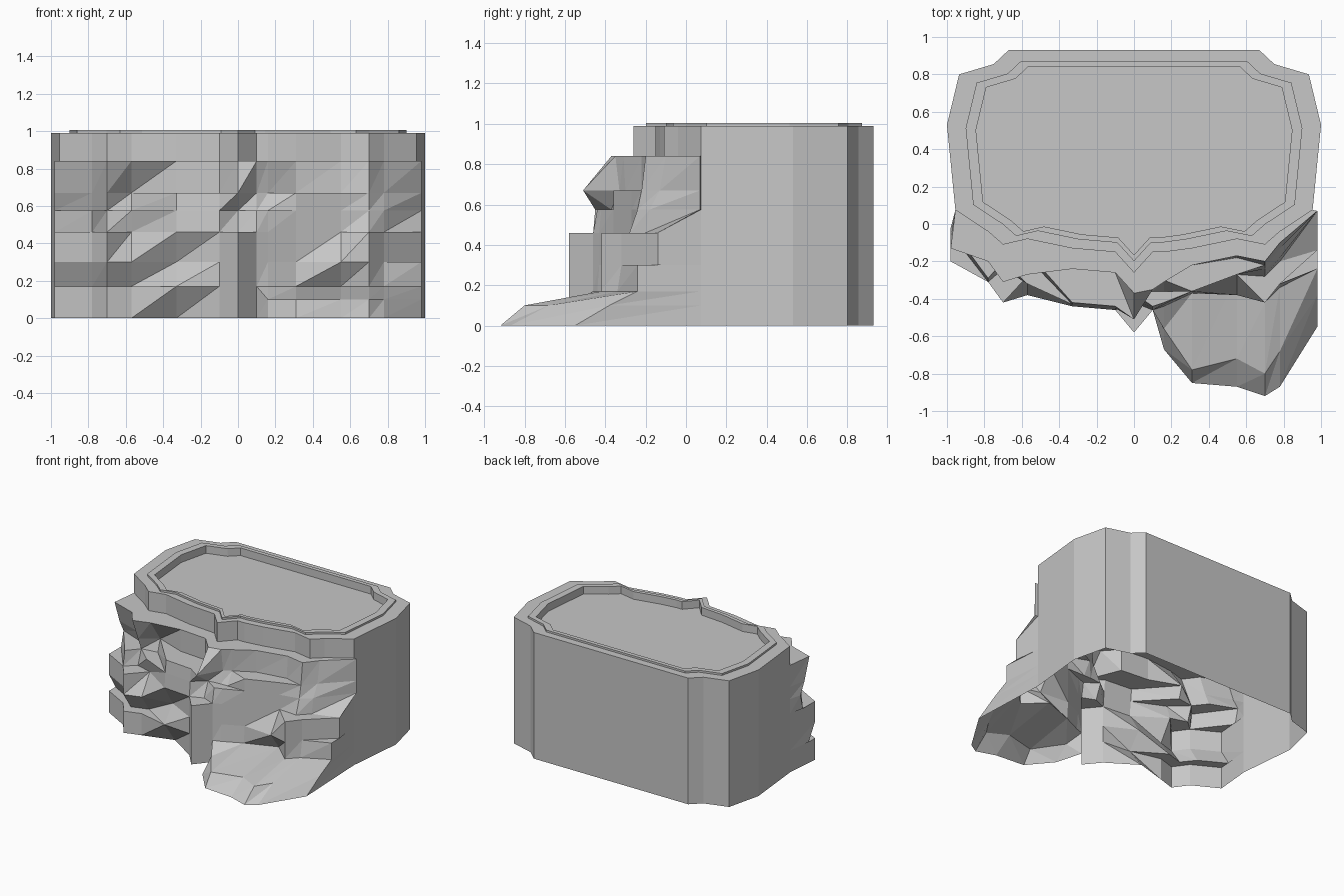
import bpy
import bmesh
from mathutils import Vector

default_cube = bpy.data.objects.get("Cube")
if default_cube:
    bpy.data.objects.remove(default_cube, do_unlink=True)


def make_material(name, color):
    material = bpy.data.materials.new(name)
    material.use_nodes = True
    material.diffuse_color = color
    material.node_tree.nodes["Principled BSDF"].inputs["Base Color"].default_value = color
    return material


def finish(bm, name, material):
    """Weld, orient and link a mesh as a flat shaded object."""
    bmesh.ops.remove_doubles(bm, verts=bm.verts, dist=0.001)
    bmesh.ops.recalc_face_normals(bm, faces=bm.faces)
    mesh = bpy.data.meshes.new(name)
    bm.to_mesh(mesh)
    bm.free()
    mesh.materials.append(material)
    obj = bpy.data.objects.new(name, mesh)
    bpy.context.collection.objects.link(obj)
    return obj


def bridge(bm, upper, lower):
    """Join two closed loops of vertices with a band of quads."""
    count = len(upper)
    for i in range(count):
        j = (i + 1) % count
        bm.faces.new((upper[i], lower[i], lower[j], upper[j]))


def add_loop(bm, points):
    return [bm.verts.new(point) for point in points]


rock = make_material("rock grey", (0.57, 0.57, 0.57, 1))

# Rear outline of every layer, from the +x side to the -x side
half_back = [(0.955, 0.075), (1.0, 0.53), (0.935, 0.8), (0.75, 0.855), (0.67, 0.93)]
back = half_back + [(-x, y) for x, y in reversed(half_back)]

# Vertical columns across the craggy front, in hundredths from -x to +x
columns = [-98, -78, -70, -57, -33, -10, 0, 10, 16, 31, 55, 70, 78, 98]


def layer(z, depths):
    """Closed outline at one height; depths are in hundredths along y."""
    front = [Vector((x / 100, y / 100, z)) for x, y in zip(columns, depths)]
    return front + [Vector((x, y, z)) for x, y in back]


def flat_step(points, depths):
    """Same outline and height, with some columns moved to make a flat ledge."""
    moved = [p.copy() for p in points]
    for column, depth in depths.items():
        moved[columns.index(column)].y = depth / 100
    return moved


# Upright top tier, with its ends meeting the side walls
top = layer(0.99, [7, -4, -11, -8, -13, -15, -26, -15, -15, -13, -8, -11, -4, 7])
for end, side in ((0, -1), (len(columns) - 1, 1)):
    top[end] = Vector((side * 0.955, 0.075, 0.99))
tier_foot = [Vector((p.x, p.y, 0.84)) for p in top]

# Upper shelf and the flat ledge under it
shelf = layer(0.84, [-13, -20, -31, -27, -24, -26, -37, -35, -31, -22, -17, -20, -10, 7])
brow = layer(0.67, [-7, -14, -24, -15, -24, -26, -51, -33, -30, -22, -18, -22, -13, 7])
brow_lip = flat_step(brow, {-33: -42, -10: -44, 31: -36, 55: -27})

# Recessed band with its lower ledges
hollow = layer(0.575, [-2, -10, -20, -18, -43, -45, -37, -36, -36, -36, -27, -24, -18, 7])
hollow_lip = flat_step(hollow, {-78: -29, -57: -32, 10: -44, 16: -42})
ledge = layer(0.46, [-20, -31, -42, -28, -44, -46, -58, -46, -43, -36, -27, -42, -32, -14])
ledge_back = flat_step(ledge, {-98: -5, -70: -24, 0: -42, 70: -28, 78: -20})

# Undercut band, then the footing
undercut = layer(0.3, [-20, -31, -42, -38, -34, -46, -58, -46, -43, -36, -38, -42, -32, -14])
side_step = flat_step(undercut, {98: -24})
footing = layer(0.17, [-20, -31, -42, -38, -44, -46, -58, -46, -44, -37, -28, -42, -34, -24])
recess = flat_step(footing, {-98: -12, -78: -23, -70: -33, -57: -29})

# Sloping toe of rock at the +x end
crest = layer(0.1, [-20, -31, -42, -38, -39, -46, -58, -46, -56, -78, -72, -80, -68, -38])
crest[:8] = footing[:8]
ground = layer(0, [-20, -31, -42, -38, -31, -46, -58, -46, -67, -85, -87, -92, -87, -55])

# Cliff shell, open underneath
bm = bmesh.new()
loops = [add_loop(bm, points) for points in
         (top, tier_foot, shelf, brow, brow_lip, hollow, hollow_lip, ledge_back, ledge,
          undercut, side_step, recess, footing, crest, ground)]
for upper, lower in zip(loops, loops[1:]):
    bridge(bm, upper, lower)


def inset(scale, z):
    """Top outline shrunk towards the middle of the plateau."""
    return [Vector((p.x * scale, 0.35 + (p.y - 0.35) * scale, z)) for p in top]


# Flat border around the plateau
bridge(bm, loops[0], add_loop(bm, inset(0.9, 0.99)))
bmesh.ops.remove_doubles(bm, verts=bm.verts, dist=0.001)
craggy = [f for f in bm.faces if f.calc_center_median().y < 0.1]
bmesh.ops.triangulate(bm, faces=craggy, quad_method='ALTERNATE')
finish(bm, "cliff", rock)

# Raised rim and the sunken plateau floor
bm = bmesh.new()
rim = [add_loop(bm, inset(scale, z)) for scale, z in
       ((0.9, 0.99), (0.9, 1.005), (0.845, 1.005), (0.845, 0.945))]
for outer, inner in zip(rim, rim[1:]):
    bridge(bm, outer, inner)
bm.faces.new(rim[-1])
finish(bm, "plateau_rim", rock)
